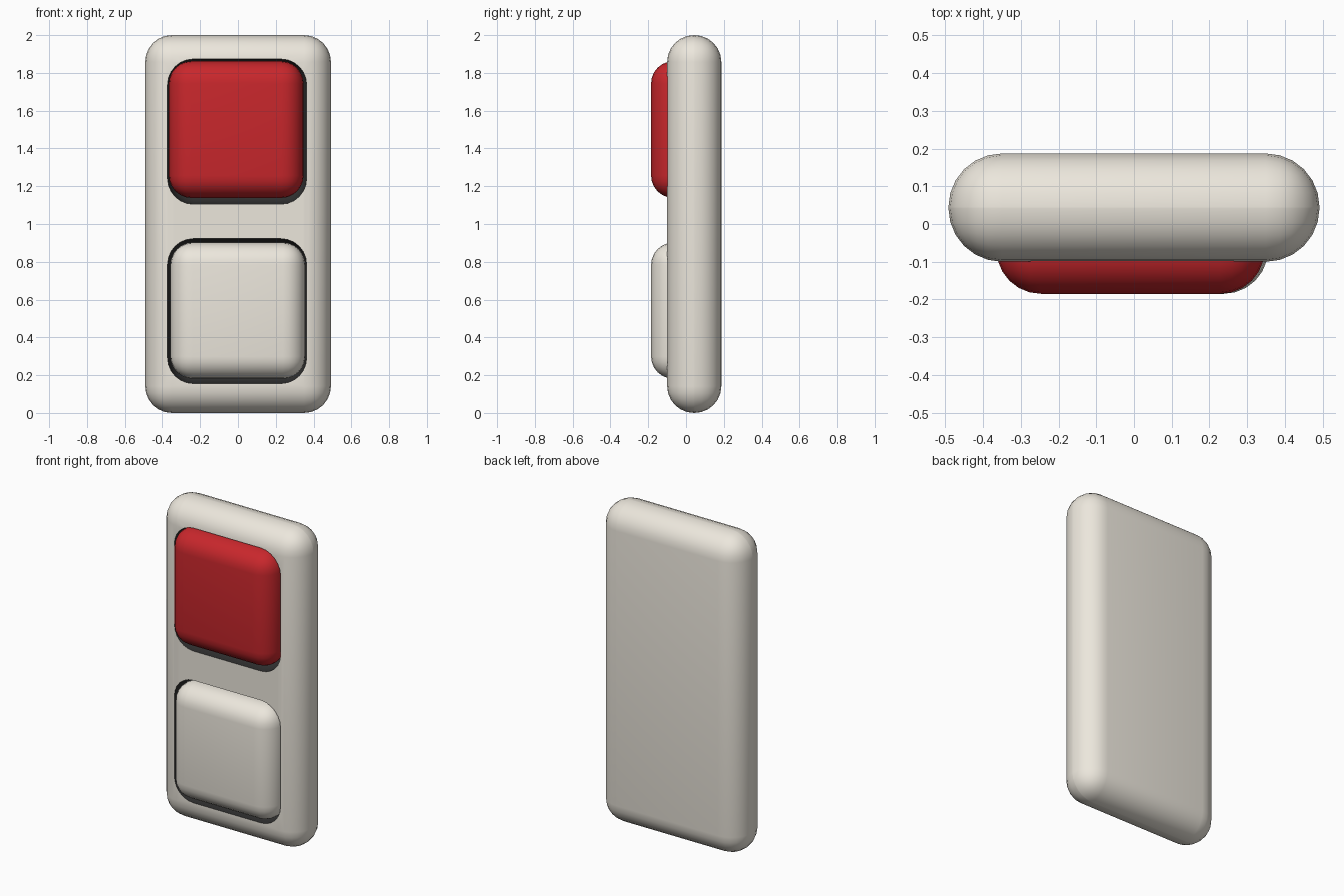
import bpy, bmesh

if "Cube" in bpy.data.objects:
    bpy.data.objects.remove(bpy.data.objects["Cube"])


def material(name, color):
    m = bpy.data.materials.new(name)
    m.diffuse_color = (*color, 1)
    m.use_nodes = True
    m.node_tree.nodes["Principled BSDF"].inputs["Base Color"].default_value = m.diffuse_color
    return m


cream = material("cream_plastic", (0.84, 0.80, 0.72))
red = material("red_plastic", (0.58, 0.02, 0.025))
dark = material("dark_recess", (0.03, 0.03, 0.03))


def rounded_box(name, x, y, z, radius, mats, slot=0):
    """Box between (min, max) pairs with all edges rounded."""
    bm = bmesh.new()
    bmesh.ops.create_cube(bm, size=1)
    for v in bm.verts:
        v.co = [(a + b) / 2 + c * (b - a) for c, (a, b) in zip(v.co, (x, y, z))]
    bmesh.ops.bevel(bm, geom=bm.edges[:], offset=radius, segments=6,
                    profile=0.5, affect='EDGES', clamp_overlap=True)
    mesh = bpy.data.meshes.new(name)
    for m in mats:
        mesh.materials.append(m)
    for f in bm.faces:
        f.material_index = slot
    bm.to_mesh(mesh)
    bm.free()
    ob = bpy.data.objects.new(name, mesh)
    bpy.context.collection.objects.link(ob)
    return ob


def smooth(ob):
    bpy.ops.object.select_all(action='DESELECT')
    ob.select_set(True)
    bpy.context.view_layer.objects.active = ob
    bpy.ops.object.shade_smooth_by_angle(angle=0.6)


# Pill-edged housing
housing = rounded_box("housing", (-0.492, 0.492), (-0.10, 0.187), (0, 2), 0.142, [cream, dark])

# Two dark recesses cut into the front
for z in ((1.105, 1.873), (0.156, 0.922)):
    cutter = rounded_box("recess_cutter", (-0.372, 0.363), (-0.24, 0.06), z, 0.135,
                         [cream, dark], 1)
    cutter.hide_render = True
    mod = housing.modifiers.new("recess", 'BOOLEAN')
    mod.operation = 'DIFFERENCE'
    mod.solver = 'EXACT'
    mod.object = cutter
    bpy.context.view_layer.objects.active = housing
    bpy.ops.object.modifier_apply(modifier=mod.name)
    bpy.data.objects.remove(cutter)
smooth(housing)

# Push buttons seated in the recesses
smooth(rounded_box("upper_button", (-0.365, 0.347), (-0.185, 0.055), (1.138, 1.862), 0.118, [red]))
smooth(rounded_box("lower_button", (-0.357, 0.356), (-0.185, 0.055), (0.181, 0.902), 0.118, [cream]))
